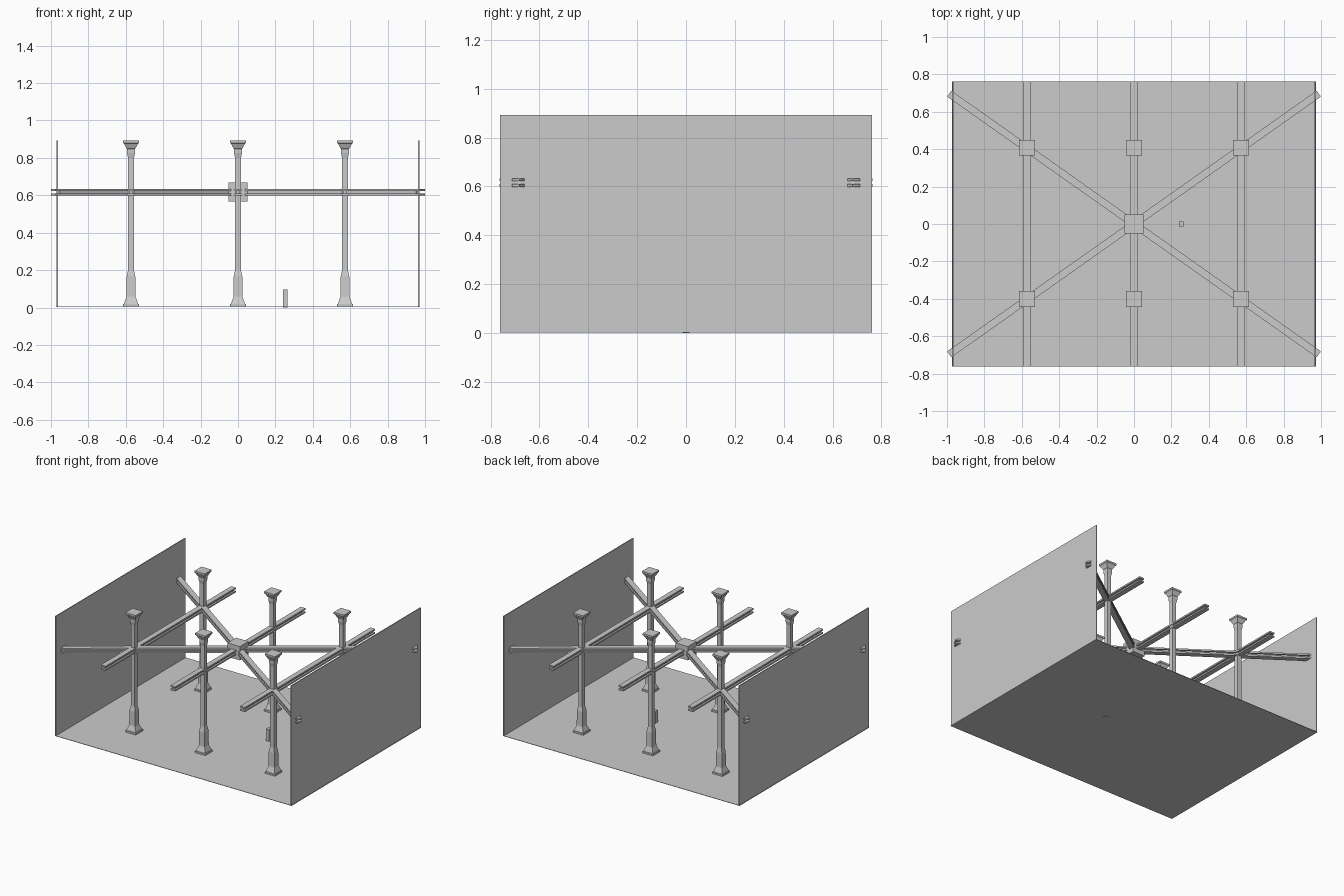
import bpy, bmesh, math
from mathutils import Matrix

if "Cube" in bpy.data.objects:
    bpy.data.objects.remove(bpy.data.objects["Cube"])


def new_object(name, bm):
    bmesh.ops.recalc_face_normals(bm, faces=bm.faces)
    mesh = bpy.data.meshes.new(name)
    bm.to_mesh(mesh)
    bm.free()
    ob = bpy.data.objects.new(name, mesh)
    bpy.context.collection.objects.link(ob)
    return ob


def add_box(bm, size, centre):
    m = Matrix.Translation(centre) @ Matrix.Diagonal((*size, 1))
    bmesh.ops.create_cube(bm, size=1, matrix=m)


def box(name, size, centre):
    bm = bmesh.new()
    add_box(bm, size, centre)
    return new_object(name, bm)


def beam(name, half_len, angle, x=0.0, web_cut=0.02):
    # two flanges joined by a slightly shorter web
    bm = bmesh.new()
    for z in (0.604, 0.628):
        add_box(bm, (2 * half_len, 0.039, 0.011), (0, 0, z))
    add_box(bm, (2 * (half_len - web_cut), 0.014, 0.014), (0, 0, 0.616))
    ob = new_object(name, bm)
    ob.rotation_euler.z = angle
    ob.location.x = x


# Half-width and height of the square column, from base to capital
COLUMN = [(0.042, 0.003), (0.042, 0.018), (0.038, 0.020), (0.025, 0.055),
          (0.024, 0.060), (0.023, 0.165), (0.016, 0.200), (0.016, 0.800),
          (0.021, 0.825), (0.021, 0.848), (0.025, 0.852), (0.036, 0.875),
          (0.042, 0.880), (0.042, 0.893)]


def column(name, x, y):
    bm = bmesh.new()
    rings = [[bm.verts.new((sx * h, sy * h, z))
              for sx, sy in ((-1, -1), (1, -1), (1, 1), (-1, 1))]
             for h, z in COLUMN]
    for a, b in zip(rings, rings[1:]):
        for i in range(4):
            j = (i + 1) % 4
            bm.faces.new((a[i], a[j], b[j], b[i]))
    bm.faces.new(rings[0][::-1])
    bm.faces.new(rings[-1])
    new_object(name, bm).location = (x, y, 0)


# Floor and side walls
box("floor", (1.944, 1.522, 0.003), (0, 0, 0.0045))
for side, s in (("left", -1), ("right", 1)):
    box(side + "_wall", (0.007, 1.522, 0.889), (s * 0.966, 0, 0.4485))

# Columns and straight beams
for i, x in enumerate((-0.572, 0, 0.572)):
    column(f"front_column_{i}", x, -0.401)
    column(f"back_column_{i}", x, 0.407)
    beam(f"straight_beam_{i}", 0.763, math.pi / 2, x, 0.012)

# Diagonal beams crossing in the centre block
diag = math.atan2(0.697, 0.988)
for name, s in (("rising", 1), ("falling", -1)):
    beam(name + "_diagonal_beam", 1.209, s * diag, 0, 0.04)
box("centre_block", (0.102, 0.102, 0.102), (0, 0, 0.617))

# Small marker post on the floor
box("marker_post", (0.023, 0.028, 0.095), (0.252, 0, 0.0475))
